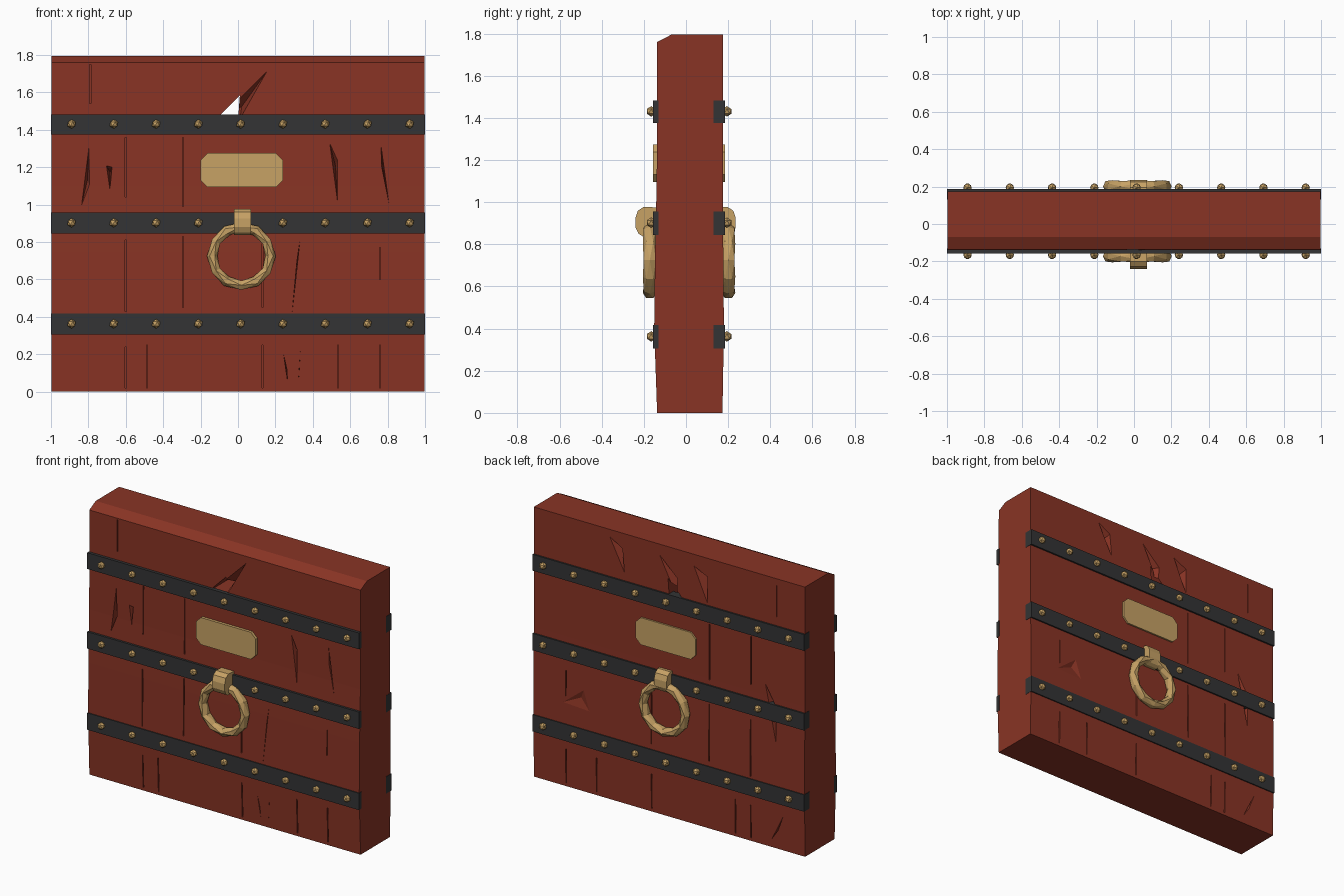
import bpy, bmesh, math
from mathutils import Matrix, Vector

cube = bpy.data.objects.get("Cube")
if cube:
    bpy.data.objects.remove(cube, do_unlink=True)


def material(name, rgb):
    m = bpy.data.materials.new(name)
    m.use_nodes = True
    m.diffuse_color = (*rgb, 1)
    m.node_tree.nodes["Principled BSDF"].inputs["Base Color"].default_value = (*rgb, 1)
    return m


WOOD = material("red wood", (0.25, 0.034, 0.018))
IRON = material("dark iron", (0.033, 0.034, 0.035))
BRASS = material("brass", (0.57, 0.36, 0.13))


def finish(bm, name, mat):
    bmesh.ops.recalc_face_normals(bm, faces=bm.faces)
    mesh = bpy.data.meshes.new(name)
    bm.to_mesh(mesh)
    bm.free()
    mesh.materials.append(mat)
    obj = bpy.data.objects.new(name, mesh)
    bpy.context.collection.objects.link(obj)
    return obj


def prism(bm, outline, axis, lo, hi):
    """Extrude a 2D outline along x (outline in y, z) or y (outline in x, z)."""
    def place(p, d):
        return (d, p[0], p[1]) if axis == "x" else (p[0], d, p[1])
    bottom = [bm.verts.new(place(p, lo)) for p in outline]
    top = [bm.verts.new(place(p, hi)) for p in outline]
    n = len(outline)
    bm.faces.new(bottom)
    bm.faces.new(top[::-1])
    for i in range(n):
        bm.faces.new((bottom[i], bottom[(i + 1) % n], top[(i + 1) % n], top[i]))


def hull(bm, points):
    verts = [bm.verts.new(p) for p in points]
    bmesh.ops.convex_hull(bm, input=verts)


def box(x0, x1, z0, z1):
    return [(x0, z0), (x1, z0), (x1, z1), (x0, z1)]


# Sides: sign, wood surface depth
FRONT, BACK = (-1, 0.143), (1, 0.177)


def gouge(bm, side, triangle, depth=0.06):
    """Tapered split: a triangular mouth narrowing to a point inside the wood."""
    s, surf = side
    pts = [Vector((x, s * (surf + 0.015), z)) for x, z in triangle]
    apex = (pts[0] + pts[1] * 2 + pts[2]) / 4
    apex.y = s * (surf - depth)
    hull(bm, pts + [apex])


# Wooden slab with a bevelled front top edge
bm = bmesh.new()
prism(bm, [(-0.137, 0), (-0.151, 0.4), (-0.147, 0.75), (-0.139, 1.1), (-0.137, 1.76),
           (-0.07, 1.795), (0.175, 1.795), (0.175, 1.0), (0.18, 0.4), (0.173, 0)],
      "x", -0.998, 0.998)
slab = finish(bm, "door_slab", WOOD)

# Splits and plank seams cut into the slab
bm = bmesh.new()
seams = {-0.79: [(1.54, 1.75)], -0.6: [(1.04, 1.36), (0.43, 0.81), (0.02, 0.24)],
         -0.487: [(0.02, 0.25)], -0.295: [(0.99, 1.36), (0.45, 0.83)],
         0.13: [(0.45, 0.83), (0.02, 0.25)], 0.535: [(0.02, 0.25)],
         0.76: [(0.6, 0.77), (0.02, 0.25)]}
for s, surf in (FRONT, BACK):
    for x, spans in seams.items():
        for z0, z1 in spans:
            prism(bm, box(x - 0.003, x + 0.003, z0, z1), "y",
                  s * (surf - 0.02), s * (surf + 0.03))
for tri in ([(-0.795, 1.365), (-0.79, 1.1), (-0.845, 0.96)],
            [(0.48, 1.37), (0.535, 1.25), (0.535, 0.96)],
            [(0.76, 1.365), (0.765, 1.21), (0.815, 0.96)],
            [(0.335, 0.84), (0.315, 0.7), (0.285, 0.38)],
            [(0.335, 0.25), (0.328, 0.12), (0.32, 0.01)],
            [(0.24, 0.22), (0.262, 0.12), (0.268, 0.03)],
            [(-0.71, 1.22), (-0.67, 1.21), (-0.685, 1.05)]):
    gouge(bm, FRONT, tri)
for tri in ([(0.46, 1.77), (0.34, 1.7), (0.32, 1.5)],
            [(0.1, 1.76), (-0.07, 1.6), (-0.06, 1.45)],
            [(-0.16, 1.74), (-0.29, 1.68), (-0.29, 1.45)],
            [(-0.69, 1.12), (-0.79, 0.95), (-0.79, 0.66)],
            [(-0.85, 0.25), (-0.8, 0.12), (-0.74, 0.03)]):
    gouge(bm, BACK, tri)
gouge(bm, BACK, [(0.9, 0.5), (0.6, 0.74), (0.52, 0.48)], 0.012)
# Large split passing right through under the upper strap
gouge(bm, FRONT, [(0.178, 1.745), (0.01, 1.45), (-0.12, 1.45)], 0.12)
prism(bm, [(-0.125, 1.45), (0.0, 1.45), (0.01, 1.585)], "y", -0.4, 0.4)
cutter = finish(bm, "split_cutter", WOOD)
cutter.hide_render = True

cut = slab.modifiers.new("splits", "BOOLEAN")
cut.operation, cut.solver, cut.object = "DIFFERENCE", "EXACT", cutter
cut.use_self = True
bpy.context.view_layer.update()
evaluated = slab.evaluated_get(bpy.context.evaluated_depsgraph_get())
slab.data = bpy.data.meshes.new_from_object(evaluated)
slab.modifiers.clear()
bpy.data.objects.remove(cutter, do_unlink=True)

STRAPS = [(0.305, 0.417), (0.845, 0.957), (1.375, 1.483)]
CENTRE = 0.018

for label, s, surf in (("front", -1, 0.157), ("back", 1, 0.186)):
    # Iron straps
    bm = bmesh.new()
    for z0, z1 in STRAPS:
        prism(bm, box(-1, 1, z0, z1), "y", s * 0.13, s * surf)
    finish(bm, label + "_straps", IRON)

    # Faceted rivets along each strap
    bm = bmesh.new()
    for z0, z1 in STRAPS:
        for i in range(9):
            at = Vector((-0.89 + i * 0.226, s * (surf + 0.008), (z0 + z1) / 2 + 0.002))
            bmesh.ops.create_icosphere(bm, subdivisions=1, radius=0.025,
                                       matrix=Matrix.Translation(at))
    finish(bm, label + "_rivets", BRASS)

    # Clipped-corner plate
    bm = bmesh.new()
    x0, x1, z0, z1, c = -0.2, 0.24, 1.095, 1.275, 0.036
    prism(bm, [(x0 + c, z0), (x1 - c, z0), (x1, z0 + c), (x1, z1 - c),
               (x1 - c, z1), (x0 + c, z1), (x0, z1 - c), (x0, z0 + c)],
          "y", s * 0.13, s * surf)
    finish(bm, label + "_plate", BRASS)

    # Hanging ring, low-poly and slightly twisted
    bm = bmesh.new()
    loops = []
    for i in range(12):
        a = math.tau * i / 12
        loop = []
        for j in range(6):
            b = math.tau * (j + 0.5 * (i % 2)) / 6
            r = 0.156 + 0.028 * math.cos(b)
            loop.append(bm.verts.new((CENTRE + r * math.cos(a),
                                      s * (surf + 0.015 + 0.033 * math.sin(b)),
                                      0.725 + r * math.sin(a))))
        loops.append(loop)
    for i in range(12):
        p, q = loops[i], loops[(i + 1) % 12]
        for j in range(6):
            k = (j + 1) % 6
            if i % 2 == 0:
                bm.faces.new((p[j], p[k], q[j]))
                bm.faces.new((p[k], q[k], q[j]))
            else:
                bm.faces.new((p[j], p[k], q[k]))
                bm.faces.new((p[j], q[k], q[j]))
    finish(bm, label + "_ring", BRASS)

    # Rounded bracket holding the ring
    bm = bmesh.new()
    out = 0.24 if s < 0 else 0.236
    prism(bm, [(s * 0.14, 0.975), (s * (out - 0.04), 0.978), (s * (out - 0.012), 0.96),
               (s * out, 0.925), (s * out, 0.88), (s * (out - 0.015), 0.85),
               (s * (out - 0.035), 0.838), (s * 0.14, 0.84)],
          "x", -0.022, 0.07)
    finish(bm, label + "_ring_bracket", BRASS)
